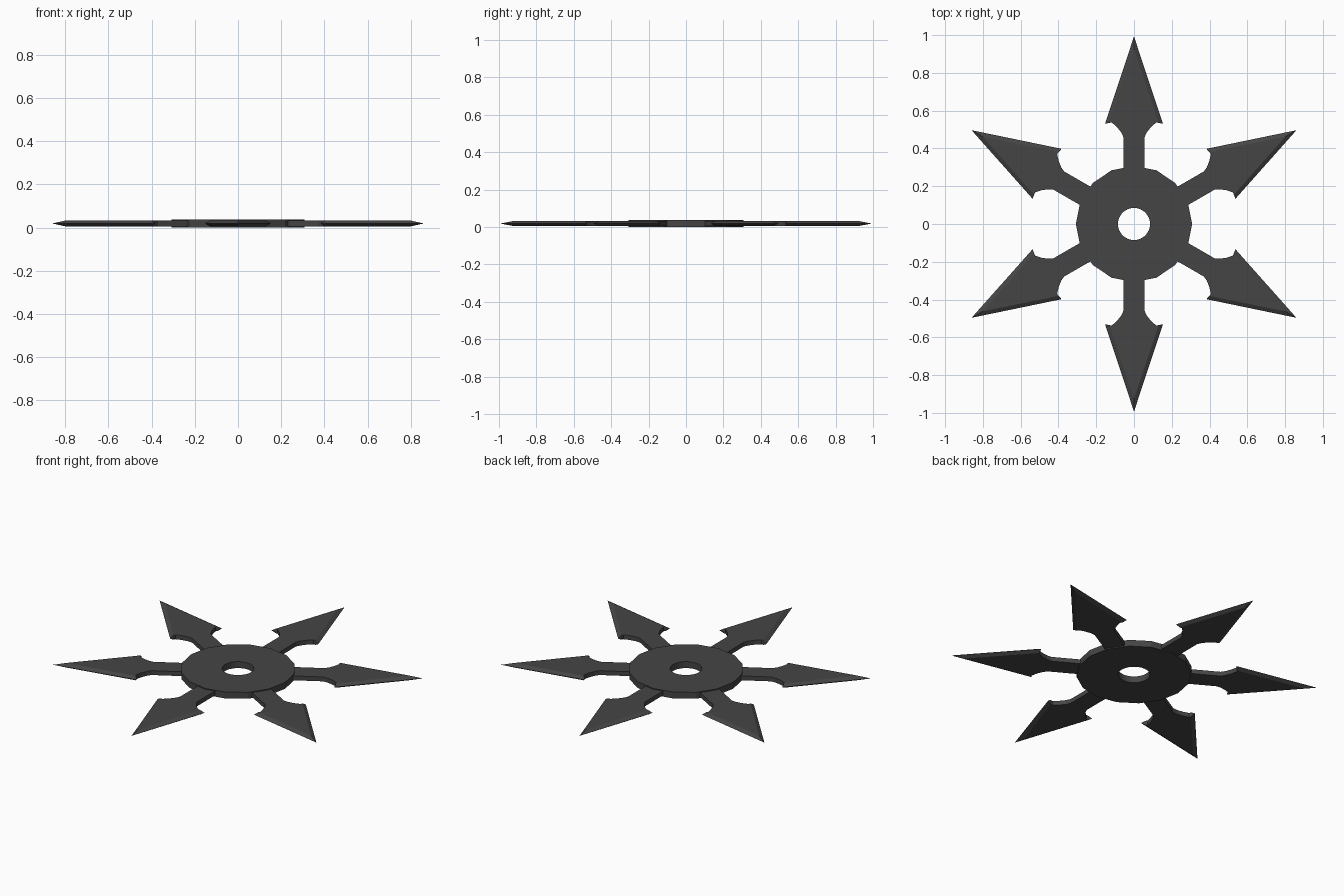
import bpy, bmesh, math

if "Cube" in bpy.data.objects:
    bpy.data.objects.remove(bpy.data.objects["Cube"])

MAT = bpy.data.materials.new("dark_steel")
MAT.diffuse_color = (0.06, 0.06, 0.06, 1)
MAT.use_nodes = True
MAT.node_tree.nodes["Principled BSDF"].inputs["Base Color"].default_value = MAT.diffuse_color
MID = 0.019


def finish(name, bm):
    bmesh.ops.recalc_face_normals(bm, faces=bm.faces)
    mesh = bpy.data.meshes.new(name)
    bm.to_mesh(mesh)
    bm.free()
    mesh.materials.append(MAT)
    obj = bpy.data.objects.new(name, mesh)
    bpy.context.collection.objects.link(obj)
    return obj


def prism(name, sides, radius, z0, z1):
    bm = bmesh.new()
    ring = [bm.verts.new((radius * math.cos(2 * math.pi * i / sides),
                          radius * math.sin(2 * math.pi * i / sides), z0))
            for i in range(sides)]
    face = bm.faces.new(ring)
    new = bmesh.ops.extrude_face_region(bm, geom=[face])["geom"]
    for v in new:
        if isinstance(v, bmesh.types.BMVert):
            v.co.z = z1
    return finish(name, bm)


# Hub: sixteen-sided disc with a round centre hole
hub = prism("hub", 16, 0.308, 0.0, 0.038)
cutter = prism("hole_cutter", 32, 0.085, -0.1, 0.1)
cutter.hide_render = True
cutter.hide_viewport = True
cut = hub.modifiers.new("centre_hole", 'BOOLEAN')
cut.operation = 'DIFFERENCE'
cut.object = cutter

# Half outlines (across, along) of one arm: sharp edge line and flat face line
neck = [(0.056, 0.28), (0.056, 0.46), (0.068, 0.485), (0.09, 0.513), (0.118, 0.538)]
edge_line = neck + [(0.153, 0.531), (0, 0.993)]
face_line = neck + [(0.130, 0.537), (0, 0.925)]


def mirrored(half):
    return half + [(-x, y) for x, y in reversed(half[:-1])]


def blade(name, angle):
    bm = bmesh.new()
    c, s = math.cos(angle), math.sin(angle)
    rings = []
    for half, z in ((face_line, MID - 0.013), (edge_line, MID), (face_line, MID + 0.013)):
        rings.append([bm.verts.new((c * y - s * x, s * y + c * x, z))
                      for x, y in mirrored(half)])
    n = len(rings[0])
    for low, high in zip(rings, rings[1:]):
        for i in range(n):
            j = (i + 1) % n
            bm.faces.new((low[i], low[j], high[j], high[i]))
    bm.faces.new(rings[0])
    bm.faces.new(rings[2])
    return finish(name, bm)


# Six barbed blades around the hub
for k in range(6):
    blade(f"blade_{k + 1}", math.radians(30 + 60 * k))
